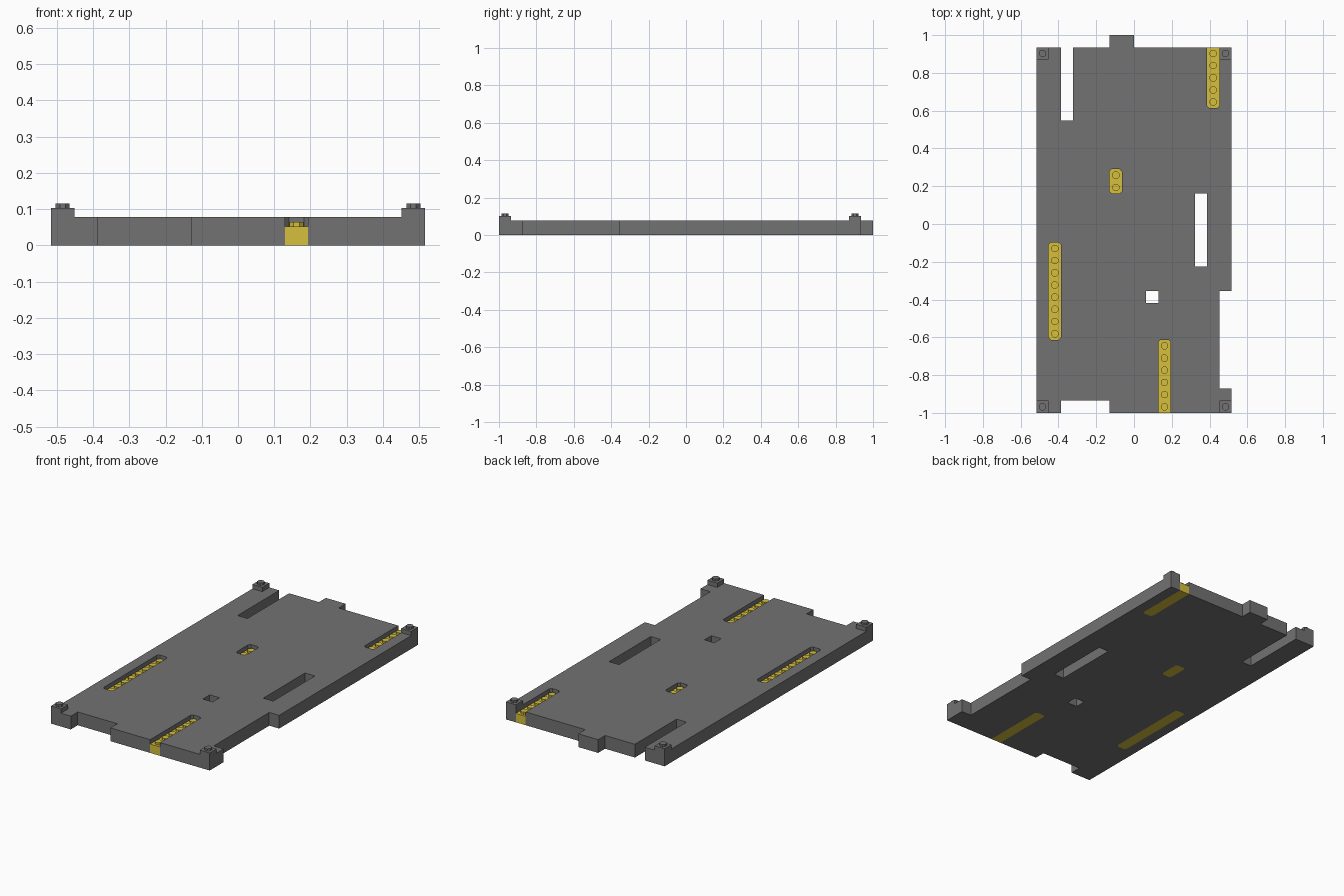
import bpy, bmesh, math

old = bpy.data.objects.get("Cube")
if old:
    bpy.data.objects.remove(old, do_unlink=True)

U = 2 / 31            # one grid cell
PLATE_H, STRIP_H, BLOCK_H, STUD_H = 0.078, 0.052, 0.103, 0.013
STUD_R = 0.0205
FRONT, BACK = -15.5, 14.5


def material(name, rgb):
    m = bpy.data.materials.new(name)
    m.use_nodes = True
    m.diffuse_color = (*rgb, 1)
    m.node_tree.nodes["Principled BSDF"].inputs["Base Color"].default_value = (*rgb, 1)
    return m


GREY = material("dark grey", (0.17, 0.17, 0.17))
GOLD = material("golden yellow", (0.67, 0.52, 0.045))


def prism(bm, points, z0, z1):
    """Extrude an outline given in grid cells."""
    face = bm.faces.new([bm.verts.new((x * U, y * U, z0)) for x, y in points])
    ext = bmesh.ops.extrude_face_region(bm, geom=[face])["geom"]
    for v in ext:
        if isinstance(v, bmesh.types.BMVert):
            v.co.z = z1


def stud(bm, x, y, z):
    ring = [(x + STUD_R / U * math.cos(a), y + STUD_R / U * math.sin(a))
            for a in (math.pi / 8 + i * math.pi / 4 for i in range(8))]
    prism(bm, ring, z, z + STUD_H)


def make(name, bm, mat):
    bmesh.ops.recalc_face_normals(bm, faces=bm.faces)
    mesh = bpy.data.meshes.new(name)
    bm.to_mesh(mesh)
    bm.free()
    mesh.materials.append(mat)
    ob = bpy.data.objects.new(name, mesh)
    bpy.context.collection.objects.link(ob)
    return ob


def rect(x0, x1, y0, y1):
    return [(x0, y0), (x1, y0), (x1, y1), (x0, y1)]


def strip_outline(x, y0, y1, over=0):
    """One cell wide, corners clipped except where it meets the plate edge."""
    c = 0.18
    low, high = y0 == FRONT, y1 == BACK
    pts = [(x, y0 - over), (x + 1, y0 - over)] if low else \
        [(x, y0 + c), (x + c, y0), (x + 1 - c, y0), (x + 1, y0 + c)]
    pts += [(x + 1, y1 + over), (x, y1 + over)] if high else \
        [(x + 1, y1 - c), (x + 1 - c, y1), (x + c, y1), (x, y1 - c)]
    return pts


STRIPS = {"back_left_strip": (6, 9.5, BACK), "centre_strip": (-2, 2.5, 4.5),
          "right_strip": (-7, -9.5, -1.5), "front_strip": (2, FRONT, -9.5)}

# Base plate with edge notches, back slot and back tab
bm = bmesh.new()
prism(bm, [(-8, FRONT), (-6, FRONT), (-6, -14.5), (-2, -14.5), (-2, FRONT),
           (8, FRONT), (8, -13.5), (7, -13.5), (7, -5.5), (8, -5.5),
           (8, BACK), (0, BACK), (0, 15.5), (-2, 15.5), (-2, BACK),
           (-5, BACK), (-5, 8.5), (-6, 8.5), (-6, BACK), (-8, BACK)], 0, PLATE_H)
plate = make("base_plate", bm, GREY)

# Openings through the plate: slot, square hole and strip pockets
bm = bmesh.new()
openings = [rect(5, 6, -3.5, 2.5), rect(1, 2, -6.5, -5.5)]
openings += [strip_outline(*s, over=1) for s in STRIPS.values()]
for pts in openings:
    prism(bm, pts, -0.1, 0.2)
cutter = make("opening_cutter", bm, GREY)
cutter.hide_render = True
mod = plate.modifiers.new("openings", "BOOLEAN")
mod.operation, mod.solver, mod.object = "DIFFERENCE", "EXACT", cutter
bpy.context.view_layer.objects.active = plate
bpy.ops.object.modifier_apply(modifier=mod.name)
bpy.data.objects.remove(cutter, do_unlink=True)

# Sunken studded strips
for name, (x, y0, y1) in STRIPS.items():
    bm = bmesh.new()
    prism(bm, strip_outline(x, y0, y1), 0, STRIP_H)
    for i in range(int(y1 - y0)):
        stud(bm, x + 0.5, y0 + 0.5 + i, STRIP_H)
    make(name, bm, GOLD)

# Raised corner blocks, one stud each
for side, x in (("right", -8), ("left", 7)):
    for end, y in (("front", FRONT), ("back", BACK - 1)):
        bm = bmesh.new()
        prism(bm, rect(x, x + 1, y, y + 1), PLATE_H, BLOCK_H)
        stud(bm, x + 0.5, y + 0.5, BLOCK_H)
        make(f"{end}_{side}_corner_block", bm, GREY)
